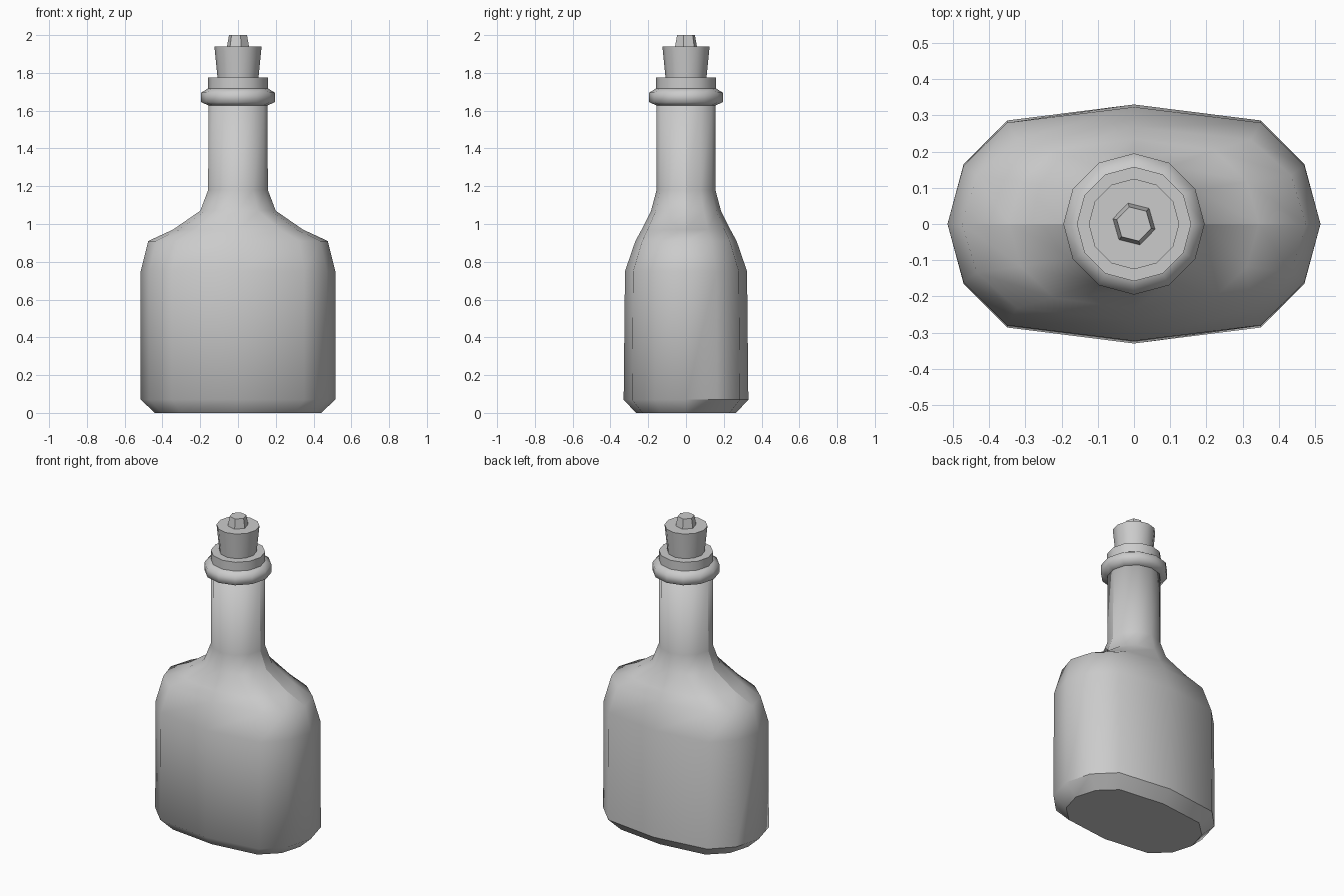
import bpy, bmesh, math

cube = bpy.data.objects.get("Cube")
if cube:
    bpy.data.objects.remove(cube)

grey = bpy.data.materials.new("plain_grey")
grey.use_nodes = True
colour = (0.6, 0.6, 0.6, 1)
grey.diffuse_color = colour
grey.node_tree.nodes["Principled BSDF"].inputs["Base Color"].default_value = colour


def circle(sides, turn=0):
    return [(math.cos(math.tau * i / sides + turn), math.sin(math.tau * i / sides + turn))
            for i in range(sides)]


def flask_section(square):
    """Twelve-sided unit section, round at 0 and broad-faced at 1."""
    return [(x * (1 + square * (0.36 if abs(y) > 0.7 else 0.055 if abs(y) > 0.1 else 0)), y)
            for x, y in circle(12)]


def loft(name, rings, is_sharp):
    """Skin rings of (section, half width, half depth, height) and cap both ends."""
    bm = bmesh.new()
    loops = [[bm.verts.new((x * rx, y * ry, z)) for x, y in section]
             for section, rx, ry, z in rings]
    for low, high in zip(loops, loops[1:]):
        for i in range(len(low)):
            j = (i + 1) % len(low)
            bm.faces.new((low[i], low[j], high[j], high[i]))
    bm.faces.new(loops[0][::-1])
    bm.faces.new(loops[-1])
    bm.normal_update()
    for face in bm.faces:
        face.smooth = True
    for edge in bm.edges:
        edge.smooth = not is_sharp(edge)
    mesh = bpy.data.meshes.new(name)
    bm.to_mesh(mesh)
    bm.free()
    mesh.materials.append(grey)
    obj = bpy.data.objects.new(name, mesh)
    bpy.context.collection.objects.link(obj)
    return obj


def steep(edge):
    return edge.calc_face_angle(0) > math.radians(35)


def body_edges(edge):
    """Crisp base, crisp rear chamfer and a side seam up the shoulder and neck."""
    a, b = (v.co for v in edge.verts)
    if max(a.z, b.z) < 0.01:
        return True
    if abs(a.z - b.z) < 0.001 and a.z < 0.1:
        return a.y + b.y > 0
    return abs(a.y) + abs(b.y) < 0.001 and min(a.z, b.z) > 0.9


# Flask body, shoulders and neck: squareness, half width, half depth, height
body = [(1, 0.44, 0.265, 0), (1, 0.515, 0.33, 0.07), (1, 0.515, 0.323, 0.75),
        (1, 0.475, 0.268, 0.91), (0.8, 0.345, 0.235, 0.97), (0.2, 0.2, 0.185, 1.07),
        (0, 0.158, 0.156, 1.18), (0, 0.156, 0.156, 1.64)]
loft("bottle_body", [(flask_section(s), rx, ry, z) for s, rx, ry, z in body], body_edges)


def turned(name, profile, sides=12, turn=0, is_sharp=steep):
    return loft(name, [(circle(sides, turn), r, r, z) for r, z in profile], is_sharp)


# Rounded collar, lip, stopper and its tip
turned("neck_collar", [(0.15, 1.625), (0.195, 1.645), (0.195, 1.695), (0.155, 1.72)],
       is_sharp=lambda e: False)
turned("bottle_lip", [(0.158, 1.715), (0.158, 1.775)])
turned("stopper", [(0.108, 1.77), (0.125, 1.94)])
turned("stopper_tip", [(0.061, 1.935), (0.049, 2.0)], 6, math.radians(-14))
